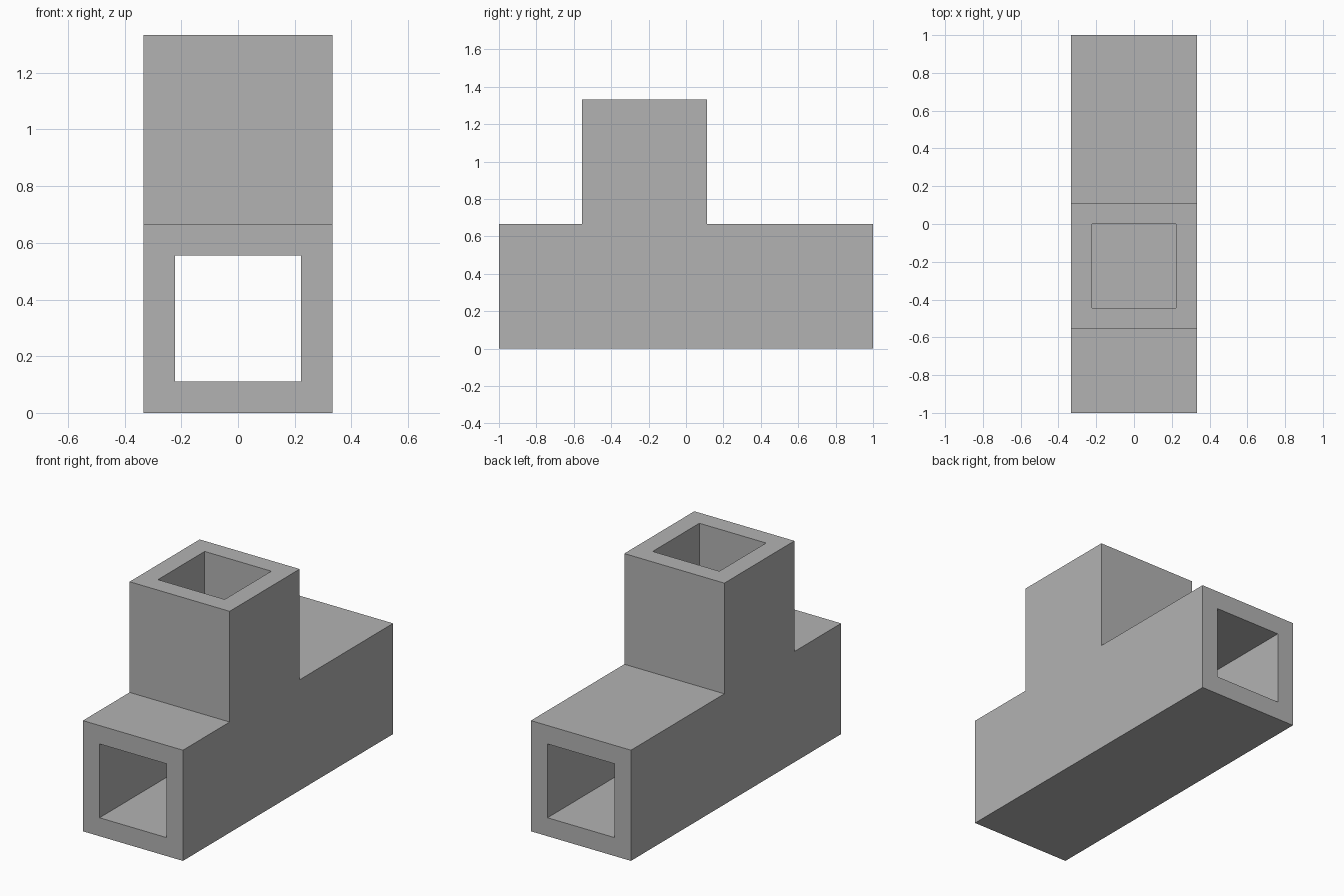
import bpy
import bmesh
from mathutils import Matrix, Vector

cube = bpy.data.objects.get("Cube")
if cube:
    bpy.data.objects.remove(cube, do_unlink=True)

W = 2 / 3            # outer width of the square tube
WALL = W / 6         # wall thickness
BORE = W - 2 * WALL  # inner width
BRANCH_Y = -W / 3    # centre of the upright branch
HEIGHT = 2 * W

grey = bpy.data.materials.new("plain grey")
grey.use_nodes = True
colour = (0.45, 0.45, 0.45, 1)
grey.diffuse_color = colour
grey.node_tree.nodes["Principled BSDF"].inputs["Base Color"].default_value = colour


def make_object(name, bm):
    bmesh.ops.recalc_face_normals(bm, faces=bm.faces)
    mesh = bpy.data.meshes.new(name)
    bm.to_mesh(mesh)
    bm.free()
    mesh.materials.append(grey)
    obj = bpy.data.objects.new(name, mesh)
    bpy.context.collection.objects.link(obj)
    return obj


def make_cutter(name, size, centre):
    bm = bmesh.new()
    bmesh.ops.create_cube(bm, size=1, matrix=Matrix.LocRotScale(Vector(centre), None, Vector(size)))
    obj = make_object(name, bm)
    obj.hide_render = True
    obj.hide_set(True)
    obj.display_type = 'WIRE'
    return obj


# Tee body: side profile extruded across the width
front, back = BRANCH_Y - W / 2, BRANCH_Y + W / 2
profile = [(-1, 0), (1, 0), (1, W), (back, W), (back, HEIGHT),
           (front, HEIGHT), (front, W), (-1, W)]
bm = bmesh.new()
side = bm.faces.new([bm.verts.new((-W / 2, y, z)) for y, z in profile])
extruded = bmesh.ops.extrude_face_region(bm, geom=[side], use_keep_orig=True)
bmesh.ops.translate(bm, vec=(W, 0, 0),
                    verts=[v for v in extruded["geom"] if isinstance(v, bmesh.types.BMVert)])
tee = make_object("square_tube_tee", bm)

# Bores: one straight through, one down the branch into it
cutters = [
    make_cutter("main_bore_cutter", (BORE, 3, BORE), (0, 0, W / 2)),
    make_cutter("branch_bore_cutter", (BORE, BORE, HEIGHT), (0, BRANCH_Y, W / 2 + HEIGHT / 2)),
]
for cutter in cutters:
    cut = tee.modifiers.new(cutter.name, 'BOOLEAN')
    cut.operation = 'DIFFERENCE'
    cut.solver = 'EXACT'
    cut.object = cutter

# Apply the cuts and discard the cutters
bpy.context.view_layer.update()
cut_mesh = bpy.data.meshes.new_from_object(tee.evaluated_get(bpy.context.evaluated_depsgraph_get()))
tee.modifiers.clear()
tee.data = cut_mesh
for cutter in cutters:
    bpy.data.objects.remove(cutter, do_unlink=True)
